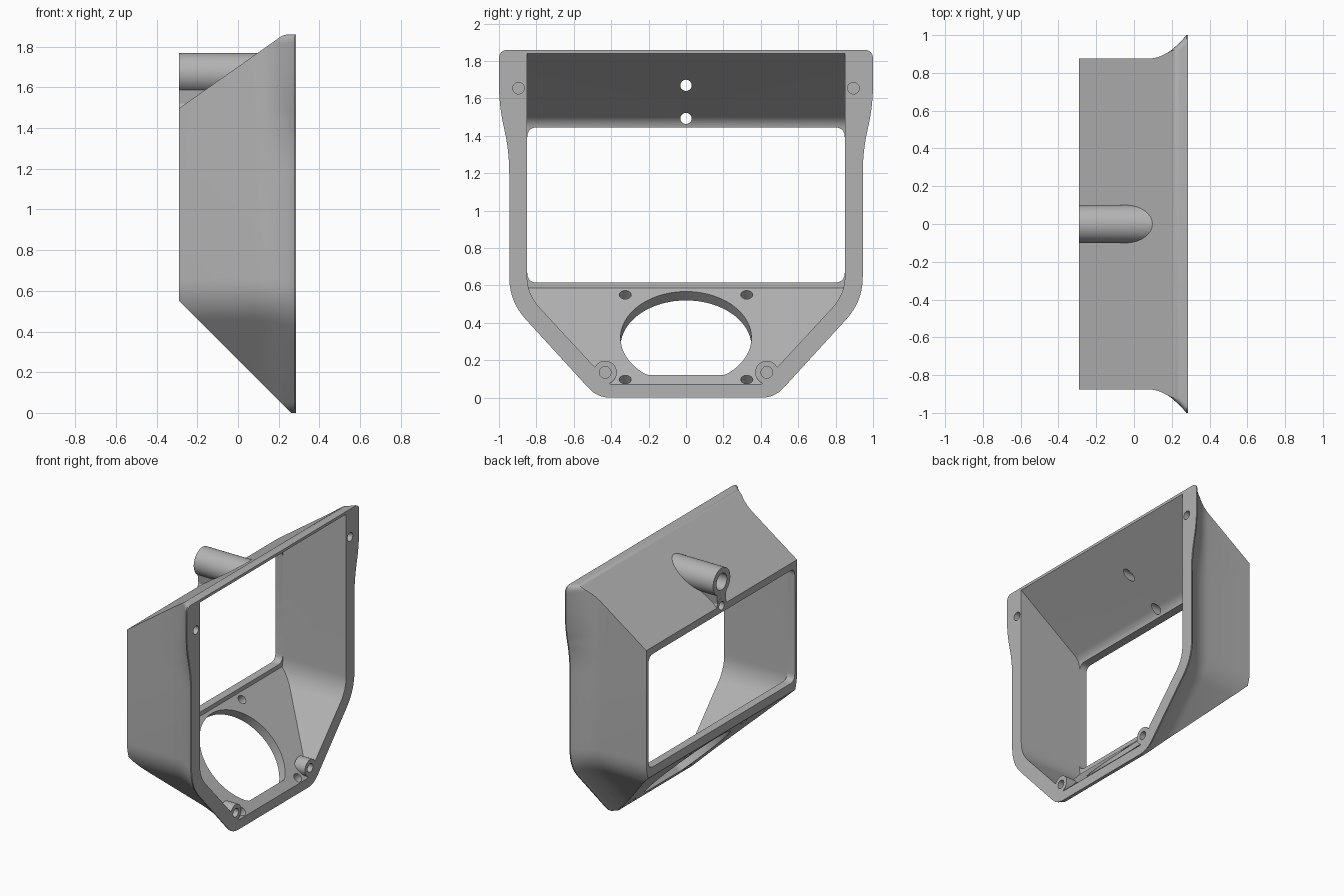
import bpy, bmesh, math
from mathutils import Vector, Matrix

if "Cube" in bpy.data.objects:
    bpy.data.objects.remove(bpy.data.objects["Cube"])

grey = bpy.data.materials.new("plain grey")
grey.use_nodes = True
COLOUR = (0.45, 0.45, 0.45, 1)
grey.diffuse_color = COLOUR
grey.node_tree.nodes["Principled BSDF"].inputs["Base Color"].default_value = COLOUR

X_BACK, X_FRONT = -0.29, 0.285


def rounded(points, steps=8):
    """Closed 2D outline whose corners (a, b, cut) are softened by a curve."""
    out = []
    for i, (a, b, cut) in enumerate(points):
        p = Vector((a, b))
        if cut == 0:
            out.append(p)
            continue
        before = Vector(points[i - 1][:2])
        after = Vector(points[(i + 1) % len(points)][:2])
        s = p + (before - p).normalized() * cut
        e = p + (after - p).normalized() * cut
        for k in range(steps + 1):
            t = k / steps
            out.append(s * (1 - t) ** 2 + p * 2 * t * (1 - t) + e * t * t)
    return out


def mirrored(half):
    return half + [(-y, z, cut) for y, z, cut in reversed(half)]


def loft(name, rings):
    """Solid through matching rings of 3D points."""
    bm = bmesh.new()
    loops = [[bm.verts.new(p) for p in ring] for ring in rings]
    n = len(loops[0])
    for a, b in zip(loops, loops[1:]):
        for i in range(n):
            j = (i + 1) % n
            bm.faces.new((a[i], a[j], b[j], b[i]))
    bm.faces.new(loops[0])
    bm.faces.new(loops[-1])
    bmesh.ops.recalc_face_normals(bm, faces=bm.faces)
    mesh = bpy.data.meshes.new(name)
    bm.to_mesh(mesh)
    bm.free()
    obj = bpy.data.objects.new(name, mesh)
    bpy.context.collection.objects.link(obj)
    mesh.materials.append(grey)
    return obj


def along_x(name, outline, x0, x1):
    return loft(name, [[(x, p.x, p.y) for p in outline] for x in (x0, x1)])


def along_y(name, outline, half):
    return loft(name, [[(p.x, y, p.y) for p in outline] for y in (-half, half)])


def rod(name, centre, axis, radius, back, ahead, sides=40, floor=-1):
    """Cylinder around an axis; floor flattens its lower side."""
    axis = Vector(axis).normalized()
    side = Vector((0, 1, 0))
    up = axis.cross(side)
    ring = []
    for k in range(sides):
        a = math.tau * (k + 0.5) / sides
        ring.append(Vector(centre) + radius * (side * math.cos(a) + up * max(math.sin(a), floor)))
    return loft(name, [[p + axis * d for p in ring] for d in (-back, ahead)])


def combine(target, other, operation):
    mod = target.modifiers.new(operation, 'BOOLEAN')
    mod.operation, mod.object, mod.solver = operation, other, 'EXACT'
    bpy.context.view_layer.update()
    graph = bpy.context.evaluated_depsgraph_get()
    mesh = bpy.data.meshes.new_from_object(target.evaluated_get(graph))
    target.modifiers.clear()
    target.data = mesh
    bpy.data.objects.remove(other)


# Outer body flaring into the wide front flange
body = rounded(mirrored([(0.875, 1.86, 0.04), (0.875, 1.56, 0.1), (0.875, 1.3, 0.1),
                         (0.875, 0.544, 0.12), (0.371, 0, 0.06)]))
flange = rounded(mirrored([(1, 1.86, 0.05), (1, 1.56, 0.12), (0.945, 1.32, 0.12),
                           (0.945, 0.515, 0.13), (0.474, 0, 0.07)]))
stations = [(-0.4, 0), (0.08, 0), (0.11, 0.03), (0.14, 0.1), (0.17, 0.22),
            (0.2, 0.38), (0.24, 0.66), (0.275, 0.97), (0.277, 1), (0.4, 1)]
housing = loft("housing", [[(x, *b.lerp(f, s)) for b, f in zip(body, flange)]
                           for x, s in stations])
side_profile = rounded([(X_BACK, 0.55, 0), (X_BACK, 1.497, 0), (0.225, 1.86, 0.025),
                        (X_FRONT, 1.86, 0), (X_FRONT, 0, 0), (0.26, 0, 0)])
combine(housing, along_y("side_limits", side_profile, 1.2), 'INTERSECT')

# Cable tube and small lug on the sloping roof
combine(housing, rod("roof_tube", (X_BACK, 0, 1.67), (1, 0, 0), 0.1, 0, 0.39), 'UNION')
combine(housing, rod("roof_lug", (X_BACK, 0, 1.495), (1, 0, 0), 0.055, 0, 0.14), 'UNION')
web = rounded([(-0.045, 1.5, 0), (0.045, 1.5, 0), (0.06, 1.62, 0), (-0.06, 1.62, 0)])
combine(housing, along_x("roof_web", web, X_BACK + 0.001, -0.1), 'UNION')

# Hollow interior
inner = rounded(mirrored([(0.85, 1.95, 0), (0.85, 0.554, 0.1), (0.337, 0, 0)]))
cavity = along_x("cavity", inner, -0.35, 0.45)
cavity_profile = rounded([(-0.23, 0.585, 0), (-0.23, 1.474, 0.05), (X_FRONT, 1.84, 0),
                          (0.4, 1.84, 0), (0.4, 0.07, 0), (X_FRONT, 0.07, 0)])
combine(cavity, along_y("cavity_limits", cavity_profile, 1.2), 'INTERSECT')
combine(housing, cavity, 'DIFFERENCE')

# Rear window
window = rounded(mirrored([(0.849, 1.445, 0.055), (0.849, 0.615, 0.055)]))
combine(housing, along_x("rear_window", window, -0.4, -0.2), 'DIFFERENCE')

# Round opening with a flat lower side in the sloping floor
slope = (1, 0, 1)
combine(housing, rod("floor_opening", (0.035, 0, 0.32), slope, 0.35, 0.2, 0.1, 96, -0.8),
        'DIFFERENCE')

# Screw bosses and screw holes, on both sides
for s in (-1, 1):
    boss = rod("screw_boss", (X_FRONT, s * 0.432, 0.135), (1, 0, 0), 0.062, 0.09, 0)
    combine(housing, boss, 'UNION')
    for y, z, depth in ((0.432, 0.135, 0.08), (0.895, 1.655, 0.065)):
        hole = rod("flange_hole", (X_FRONT, s * y, z), (1, 0, 0), 0.031, depth, 0.1)
        combine(housing, hole, 'DIFFERENCE')
    for z in (0.55, 0.097):
        hole = rod("floor_hole", (0.355 - z, s * 0.325, z), slope, 0.032, 0.15, 0.08)
        combine(housing, hole, 'DIFFERENCE')

# Holes through the roof tube and lug
for z in (1.67, 1.493):
    combine(housing, rod("roof_hole", (X_BACK, 0, z), (1, 0, 0), 0.03, 0.1, 0.5), 'DIFFERENCE')
combine(housing, rod("tube_recess", (X_BACK, 0, 1.67), (1, 0, 0), 0.06, 0.1, 0.1), 'DIFFERENCE')

bpy.ops.object.select_all(action='DESELECT')
housing.select_set(True)
bpy.context.view_layer.objects.active = housing
bpy.ops.object.shade_smooth_by_angle(angle=math.radians(30))
